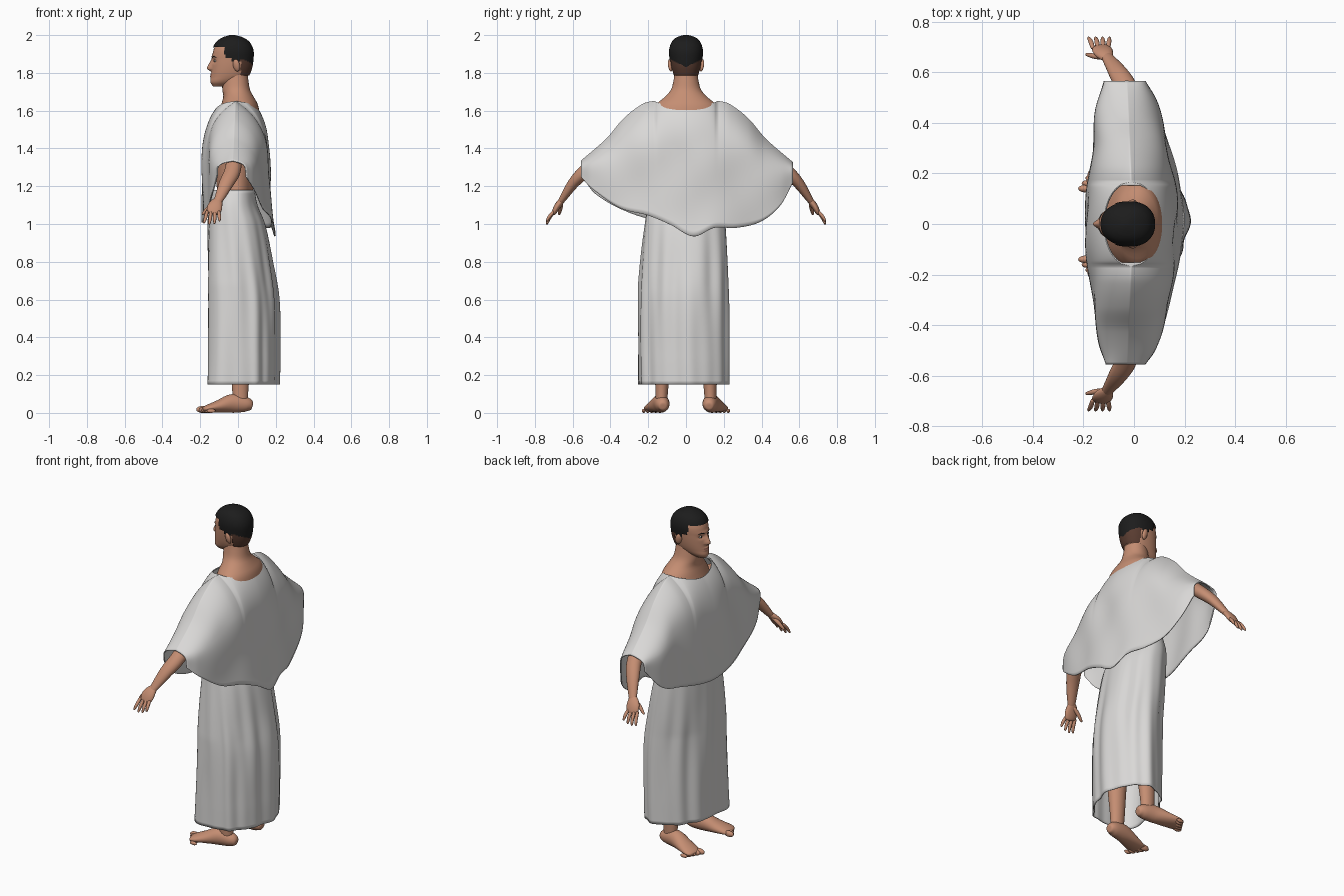
import bpy, bmesh
from math import sin, cos, pi, exp, sqrt, copysign
from mathutils import Vector

cube = bpy.data.objects.get("Cube")
if cube:
    bpy.data.objects.remove(cube, do_unlink=True)


def material(name, r, g, b):
    mat = bpy.data.materials.new(name)
    mat.use_nodes = True
    mat.diffuse_color = (r, g, b, 1)
    node = mat.node_tree.nodes["Principled BSDF"]
    node.inputs["Base Color"].default_value = (r, g, b, 1)
    node.inputs["Roughness"].default_value = 0.8
    return mat


SKIN = material("warm skin", 0.56, 0.27, 0.17)
CLOTH = material("white cloth", 0.70, 0.69, 0.68)
HAIR = material("black hair", 0.012, 0.012, 0.012)
FADE = material("brown hair fade", 0.10, 0.045, 0.03)
LIPS = material("lips", 0.42, 0.17, 0.12)
EYE = material("eye white", 0.6, 0.56, 0.52)


def sample(keys, t):
    """Smooth interpolation through rows of (t, value, value...)."""
    t = min(max(t, keys[0][0]), keys[-1][0])
    i = next((k for k in range(len(keys) - 1) if t <= keys[k + 1][0]), len(keys) - 2)
    p, q = keys[i], keys[i + 1]
    before, after = keys[max(i - 1, 0)], keys[min(i + 2, len(keys) - 1)]
    h = q[0] - p[0]
    f = (t - p[0]) / h
    out = []
    for k in range(1, len(p)):
        m0 = (q[k] - before[k]) / (q[0] - before[0]) * h
        m1 = (after[k] - p[k]) / (after[0] - p[0]) * h
        a, b = p[k], q[k]
        out.append(a + f * (m0 + f * (3 * (b - a) - 2 * m0 - m1 + f * (m0 + m1 - 2 * (b - a)))))
    return out


def build(name, grid, mats, closed=True, caps=True, thick=0, rule=None, keep=None):
    """Skin a grid of points; rule picks a material, keep drops faces."""
    bm = bmesh.new()
    rows = [[bm.verts.new(p) for p in row] for row in grid]
    n = len(rows[0])
    for a, b in zip(rows, rows[1:]):
        for j in range(n if closed else n - 1):
            k = (j + 1) % n
            bm.faces.new((a[j], a[k], b[k], b[j]))
    if caps:
        bm.faces.new(rows[0])
        bm.faces.new(rows[-1])
    bmesh.ops.remove_doubles(bm, verts=bm.verts, dist=0.0001)
    if keep:
        drop = [f for f in bm.faces if not keep(f.calc_center_median())]
        bmesh.ops.delete(bm, geom=drop, context="FACES")
    bmesh.ops.recalc_face_normals(bm, faces=bm.faces)
    for f in bm.faces:
        f.smooth = True
        if rule:
            f.material_index = rule(f.calc_center_median())
    mesh = bpy.data.meshes.new(name)
    bm.to_mesh(mesh)
    bm.free()
    for m in mats:
        mesh.materials.append(m)
    ob = bpy.data.objects.new(name, mesh)
    bpy.context.collection.objects.link(ob)
    if thick:
        mod = ob.modifiers.new("thickness", "SOLIDIFY")
        mod.thickness, mod.offset = thick, 0


def tube(name, path, wide=(1, 0, 0), side=1, mat=SKIN, steps=20, sides=16):
    """Round-ended limb along rows of (x, y, z, wide radius, thin radius)."""
    keys = [(i,) + tuple(p) for i, p in enumerate(path)]
    last = len(path) - 1
    grid = []
    for i in range(steps + 1):
        t = last * (1 - cos(pi * i / steps)) / 2
        x, y, z, ra, rb = sample(keys, t)
        u, v = sample(keys, max(t - 0.05, 0)), sample(keys, min(t + 0.05, last))
        d = (Vector(v[:3]) - Vector(u[:3])).normalized()
        w = Vector(wide)
        w = (w - d * w.dot(d)).normalized()
        n = d.cross(w)
        s = 0.25 + 0.75 * sqrt(abs(sin(pi * i / steps)))
        ring = [Vector((x, y, z)) + w * ra * s * cos(a) + n * rb * s * sin(a)
                for a in (2 * pi * k / sides for k in range(sides))]
        grid.append([(p.x, p.y * side, p.z) for p in ring])
    build(name, grid, [mat])


def ball(name, at, size, mat):
    bpy.ops.mesh.primitive_uv_sphere_add(segments=20, ring_count=12, radius=1, location=at)
    ob = bpy.context.object
    ob.name, ob.scale = name, size
    ob.data.materials.append(mat)
    bpy.ops.object.shade_smooth()
    return ob


def rounded(v, power):
    return copysign(abs(v) ** power, v)


def bell(v, width):
    return exp(-(v / width) ** 2)


def stack(keys, rows, sides, power, shape=None):
    """Horizontal rings from (z, front x, back x, half width)."""
    grid = []
    for i in range(rows + 1):
        z = keys[0][0] + (keys[-1][0] - keys[0][0]) * i / rows
        front, back, half = sample(keys, z)
        mid = front * 0.45 + back * 0.55
        ring = []
        for k in range(sides):
            a = 2 * pi * k / sides
            c, s = rounded(cos(a), power), rounded(sin(a), power)
            p = Vector((mid + c * (back - mid if c > 0 else mid - front), half * s, z))
            ring.append(shape(p, a) if shape else p)
        grid.append(ring)
    return grid


# Head with sculpted face
HEAD = [(1.728, -0.132, -0.06, 0.02), (1.75, -0.146, -0.01, 0.045), (1.78, -0.143, 0.045, 0.062),
        (1.82, -0.140, 0.066, 0.073), (1.87, -0.137, 0.075, 0.08), (1.92, -0.13, 0.075, 0.083),
        (1.96, -0.11, 0.055, 0.07), (1.983, -0.075, 0.02, 0.045), (1.994, -0.04, -0.02, 0.01)]


def face(p, a):
    if cos(a) < 0:
        y, z = abs(p.y), p.z
        ramp = max(0, min(1, (1.88 - z) / 0.05)) * max(0, min(1, (z - 1.806) / 0.014))
        p.x -= 0.024 * bell(y, 0.008 + 0.007 * ramp) * ramp
        p.x += 0.009 * bell(y - 0.032, 0.015) * bell(z - 1.863, 0.012)
        p.x -= 0.005 * bell(y, 0.02) * (bell(z - 1.793, 0.005) + bell(z - 1.781, 0.005))
        p.x -= 0.004 * bell(y, 0.045) * bell(z - 1.887, 0.01)
    return p


def lip_rule(c):
    return int(c.x < -0.13 and abs(c.y) < 0.024 and abs(c.z - 1.787) < 0.010 - 0.2 * abs(c.y))


build("head", stack(HEAD, 90, 96, 0.9, face), [SKIN, LIPS], rule=lip_rule)


# Cropped hair with a faded nape
def hairline(c):
    if c.x < -0.07:
        return c.z > 1.935
    if c.x < -0.035:
        return c.z > 1.88
    return c.z > (1.862 if c.x < 0.015 else 1.785)


def lift(p, a):
    out = Vector((p.x + 0.03, p.y, p.z - 1.87))
    return p + out.normalized() * 0.007


build("hair", stack(HEAD, 60, 72, 0.9, lift), [HAIR, FADE], keep=hairline,
      rule=lambda c: int(c.z < 1.83 + 0.5 * abs(c.y) and c.x > 0.01))

# Ears, eyes and brows
for side, word in ((1, "right"), (-1, "left")):
    ear = ball(word + "_ear", (-0.008, 0.083 * side, 1.84), (0.019, 0.012, 0.033), SKIN)
    ear.rotation_euler = (-0.2 * side, -0.15, 0.35 * side)
    ball(word + "_eye", (-0.116, 0.032 * side, 1.863), (0.012, 0.013, 0.007), EYE)
    ball(word + "_iris", (-0.1245, 0.032 * side, 1.863), (0.005, 0.006, 0.006), HAIR)
    tube(word + "_brow", [(-0.136, 0.014, 1.88, 0.003, 0.003), (-0.13, 0.034, 1.887, 0.003, 0.003),
                          (-0.113, 0.052, 1.88, 0.002, 0.002)], (0, 0, 1), side, HAIR, 10, 8)

# Neck and torso
TORSO = [(1.0, -0.11, 0.09, 0.17), (1.15, -0.11, 0.08, 0.165), (1.3, -0.12, 0.09, 0.16),
         (1.5, -0.13, 0.12, 0.175), (1.58, -0.105, 0.115, 0.18), (1.635, -0.088, 0.104, 0.155),
         (1.675, -0.078, 0.082, 0.11), (1.71, -0.083, 0.064, 0.08), (1.76, -0.083, 0.055, 0.066),
         (1.8, -0.08, 0.05, 0.06)]
build("torso", stack(TORSO, 60, 48, 1.0), [SKIN])

# Arms, hands, legs and feet
for side, word in ((1, "right"), (-1, "left")):
    tube(word + "_arm", [(-0.005, 0.13, 1.53, 0.05, 0.05), (-0.01, 0.26, 1.52, 0.046, 0.042),
                         (-0.018, 0.42, 1.385, 0.04, 0.036), (-0.028, 0.53, 1.284, 0.043, 0.036),
                         (-0.062, 0.597, 1.215, 0.039, 0.03), (-0.102, 0.655, 1.13, 0.027, 0.02),
                         (-0.112, 0.67, 1.11, 0.024, 0.018)], side=side, steps=36, sides=24)
    tube(word + "_palm", [(-0.1, 0.65, 1.135, 0.024, 0.018), (-0.121, 0.68, 1.095, 0.039, 0.017),
                          (-0.132, 0.703, 1.052, 0.042, 0.014)], side=side)
    for k in range(4):
        x = -0.163 + 0.02 * k
        reach = (0.9, 1.0, 0.95, 0.75)[k]
        tube(word + "_finger", [(x, 0.695, 1.07, 0.01, 0.01),
                                (x - 0.008 + 0.004 * k, 0.722, 1.07 - 0.038 * reach, 0.0095, 0.009),
                                (x - 0.018 + 0.008 * k, 0.738, 1.07 - 0.073 * reach, 0.007, 0.007)],
             side=side, steps=12, sides=10)
    tube(word + "_thumb", [(-0.115, 0.66, 1.115, 0.014, 0.012), (-0.155, 0.664, 1.085, 0.012, 0.011),
                           (-0.19, 0.672, 1.05, 0.008, 0.008)], (0, 0, 1), side, SKIN, 12, 10)
    tube(word + "_leg", [(0, 0.09, 1.05, 0.085, 0.08), (0, 0.1, 0.8, 0.08, 0.075),
                         (0, 0.11, 0.52, 0.058, 0.052), (0.02, 0.12, 0.36, 0.058, 0.052),
                         (0.012, 0.128, 0.13, 0.047, 0.037), (0.018, 0.13, 0.02, 0.048, 0.038)],
         side=side, steps=32, sides=24)
    tube(word + "_foot", [(0.076, 0.122, 0.034, 0.034, 0.033), (0.04, 0.125, 0.045, 0.041, 0.044),
                          (-0.03, 0.135, 0.05, 0.045, 0.05), (-0.1, 0.154, 0.035, 0.052, 0.034),
                          (-0.16, 0.172, 0.023, 0.057, 0.022), (-0.187, 0.178, 0.017, 0.053, 0.016)],
         (0, 1, 0), side, SKIN, 28, 24)
    for k in range(5):
        big = 0.018 - 0.0018 * k
        ball(word + "_toe", (-0.19 + 0.012 * k, (0.14 + 0.021 * k) * side, big),
             (0.031 - 0.002 * k, big * 0.85, big), SKIN)

# Long skirt with vertical folds, swung slightly about the body
SKIRT = [(0.15, -0.142, 0.21, 0.23), (0.3, -0.143, 0.213, 0.232), (0.6, -0.146, 0.21, 0.232),
         (0.8, -0.152, 0.18, 0.225), (1.0, -0.156, 0.14, 0.21), (1.1, -0.15, 0.10, 0.197),
         (1.18, -0.13, 0.085, 0.175)]


def pleat(p, a):
    drop = min(1, (1.18 - p.z) / 0.5)
    fold = sin(a * 9 + 0.7 * sin(p.z * 5)) * 0.5 + sin(a * 14 + p.z * 2) * 0.3
    swing = 0.02 * sin(2 * a) - 0.022 * bell(a - 0.25 * pi, 0.4)
    corner = 0.048 * (1.18 - p.z) * bell(a - 1.25 * pi, 0.3)
    out = Vector((cos(a), sin(a), 0))
    return p + out * (drop * (0.009 * fold + swing) + corner) - Vector((0, 0.012 * drop, 0))


build("skirt", stack(SKIRT, 50, 120, 0.95, pleat), [CLOTH], caps=False, thick=0.006)

# Draped cape: back and front sheets meeting over the shoulders and arms
RIDGE = [(0, 1.645), (0.165, 1.648), (0.23, 1.632), (0.33, 1.555), (0.42, 1.45), (0.57, 1.32)]
BACK = [(-0.555, 1.25, 0.045), (-0.5, 1.19, 0.08), (-0.35, 1.085, 0.125), (-0.2, 1.045, 0.152),
        (-0.08, 0.995, 0.162), (0.04, 0.935, 0.168), (0.15, 0.98, 0.16), (0.27, 0.98, 0.14),
        (0.4, 1.015, 0.11), (0.5, 1.1, 0.08), (0.565, 1.22, 0.045)]
FRONT = [(-0.555, 1.26, -0.11), (-0.48, 1.16, -0.135), (-0.3, 1.06, -0.16), (-0.1, 1.01, -0.185),
         (0.1, 1.02, -0.185), (0.3, 1.065, -0.16), (0.45, 1.12, -0.15), (0.565, 1.25, -0.12)]


def sheet(hem, sign):
    grid = []
    for i in range(113):
        y = -0.555 + 0.01 * i
        low, far = sample(hem, y)
        top = sample(RIDGE, abs(y))[0]
        start = -0.005 - 0.04 * abs(y)
        if abs(y) < 0.165:
            dip = 1 - (y / 0.165) ** 2
            start += sign * 0.11 * sqrt(dip)
            top -= 0.036 * dip
        column = []
        for j in range(41):
            s = (j / 40) ** 1.7
            z = top + (low - top) * s
            x = start + (far - start) * (1 - (1 - s) ** 6)
            if sign > 0:
                x += 0.028 * s ** 5 * bell(y, 0.25)
            wave = sin(22 * y + 9 * z * sign) + 0.6 * sin(17 * z - 14 * y)
            column.append((x + 0.005 * wave * min(1, 3 * s) * (1 - 0.5 * s), y, z))
        grid.append(column)
    return grid


back, front = sheet(BACK, 1), sheet(FRONT, -1)
cape = [list(reversed(b)) + f for b, f in zip(back, front)]
build("cape", cape, [CLOTH], closed=False, caps=False, thick=0.006,
      keep=lambda c: abs(c.x + 0.01) > 0.02 or abs(c.y) > 0.155 or c.z < 1.5)
